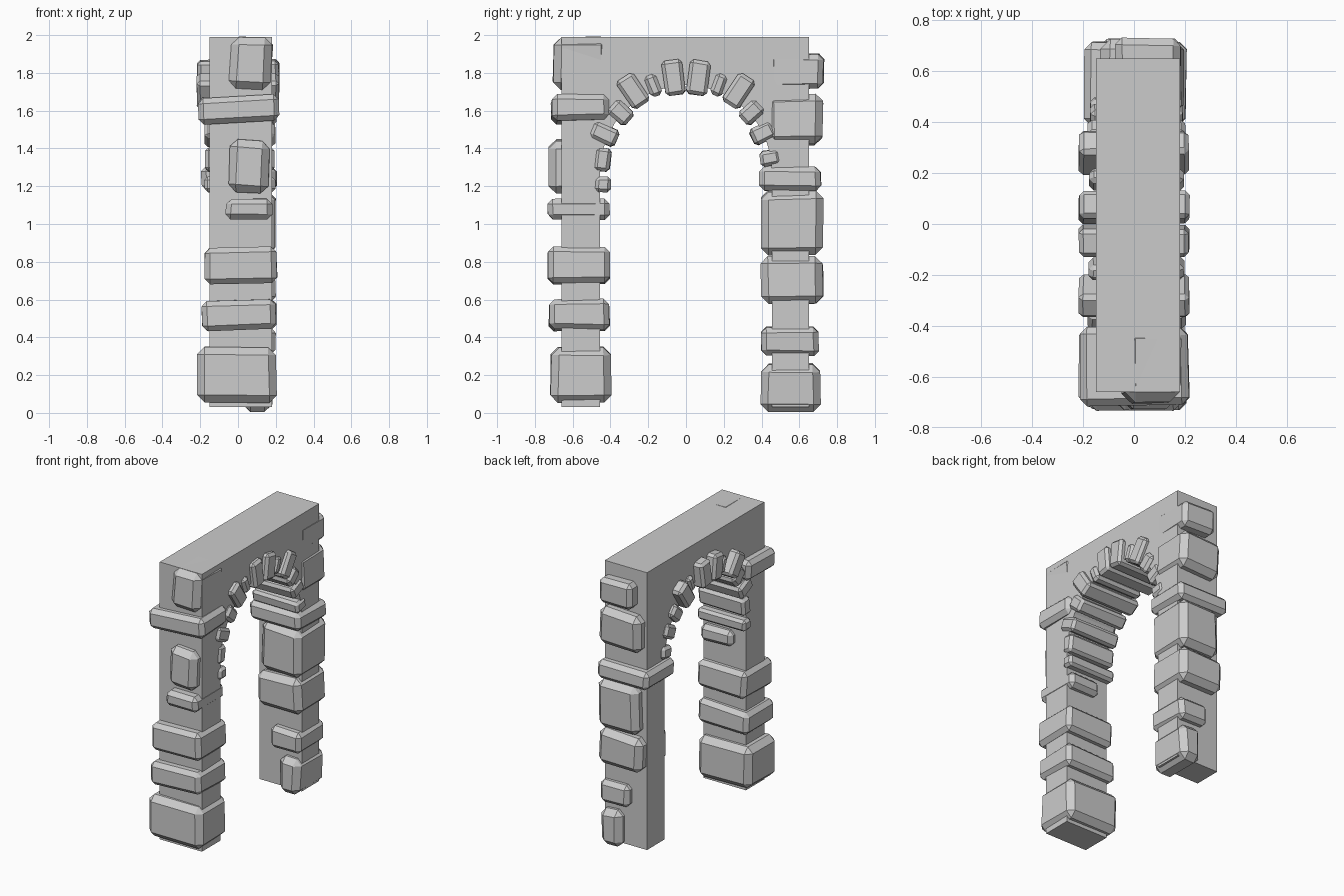
import bpy, bmesh, math, random
from mathutils import Matrix, Vector

if "Cube" in bpy.data.objects:
    bpy.data.objects.remove(bpy.data.objects["Cube"])

random.seed(4)


def finish(bm, name):
    bmesh.ops.recalc_face_normals(bm, faces=bm.faces)
    mesh = bpy.data.meshes.new(name)
    bm.to_mesh(mesh)
    bm.free()
    obj = bpy.data.objects.new(name, mesh)
    bpy.context.collection.objects.link(obj)
    return obj


def stone(name, centre, size, axis='Y', turn=0.0, bevel=0.035, jitter=0.012):
    """Rough block: box with corners nudged inward, chamfered, then turned."""
    bm = bmesh.new()
    bmesh.ops.create_cube(bm, size=1)
    for v in bm.verts:
        v.co = Vector([c * (s - 2 * random.uniform(0, jitter)) for c, s in zip(v.co, size)])
    bmesh.ops.bevel(bm, geom=bm.edges[:], offset=bevel, segments=1,
                    affect='EDGES', clamp_overlap=True)
    bm.transform(Matrix.Translation(centre) @ Matrix.Rotation(turn, 4, axis))
    return finish(bm, name)


# Wall slab with arched opening, profile in the y-z plane
spring, radius = 1.28, 0.455
profile = [(-0.66, 0.03), (-0.66, 1.99), (0.65, 1.99), (0.65, 0.03), (radius, 0.03)]
for i in range(17):
    a = math.pi * i / 16
    profile.append((radius * math.cos(a), spring + radius * math.sin(a)))
profile.append((-radius, 0.03))
bm = bmesh.new()
face = bm.faces.new([bm.verts.new((-0.15, y, z)) for y, z in profile])
ext = bmesh.ops.extrude_face_region(bm, geom=[face])
bmesh.ops.translate(bm, vec=(0.33, 0, 0),
                    verts=[g for g in ext['geom'] if isinstance(g, bmesh.types.BMVert)])
finish(bm, "arch_wall")

# Pillar stones: x0, x1, y0, y1, z0, z1, tilt in degrees
front = [(-.22, .21, -.72, -.39, .05, .355, 0),
         (-.20, .21, -.73, -.40, .43, .60, -2),
         (-.18, .21, -.74, -.40, .68, .88, -1),
         (-.07, .19, -.74, -.40, 1.02, 1.14, 2),
         (-.05, .17, -.73, -.56, 1.16, 1.45, 2),
         (-.215, .22, -.72, -.40, 1.535, 1.685, -3),
         (-.05, .185, -.71, -.40, 1.71, 1.995, 3)]
back = [(.02, .195, .39, .72, .00, .265, 2),
        (-.04, .20, .39, .71, .30, .46, 2),
        (-.15, .205, .39, .73, .57, .83, -1),
        (-.12, .205, .39, .735, .83, 1.18, 1),
        (-.20, .21, .385, .72, 1.17, 1.31, -1),
        (-.14, .20, .42, .73, 1.41, 1.69, -2),
        (-.08, .19, .43, .735, 1.71, 1.905, 2)]
for side, rows in (("front", front), ("back", back)):
    for i, (x0, x1, y0, y1, z0, z1, t) in enumerate(rows):
        stone(f"{side}_pillar_stone_{i + 1}",
              ((x0 + x1) / 2, (y0 + y1) / 2, (z0 + z1) / 2),
              (x1 - x0, y1 - y0, z1 - z0), 'Y', math.radians(t),
              bevel=0.04 if z1 - z0 > .2 else 0.028)

# Ring stones: y, z, tangential width, radial height, half depth
ring = [(.065, 1.775, .115, .19, .22), (.175, 1.735, .07, .125, .19),
        (.28, 1.705, .115, .185, .22), (.345, 1.59, .10, .13, .195),
        (.405, 1.48, .10, .13, .185), (.445, 1.35, .09, .11, .185)]
left = [(.43, 1.475, .10, .15, .19), (.44, 1.34, .13, .09, .185),
        (.44, 1.21, .09, .09, .19)]
for sign, row, side in ((1, ring, "back"), (-1, ring[:4] + left, "front")):
    for i, (y, z, w, h, d) in enumerate(row):
        y *= sign
        turn = -math.atan2(y, max(z - spring, 0.02))
        x = 0.0 if d > .2 else 0.01
        stone(f"{side}_ring_stone_{i + 1}", (x, y, z), (2 * d, w, h), 'X', turn,
              bevel=0.018, jitter=0.006)
